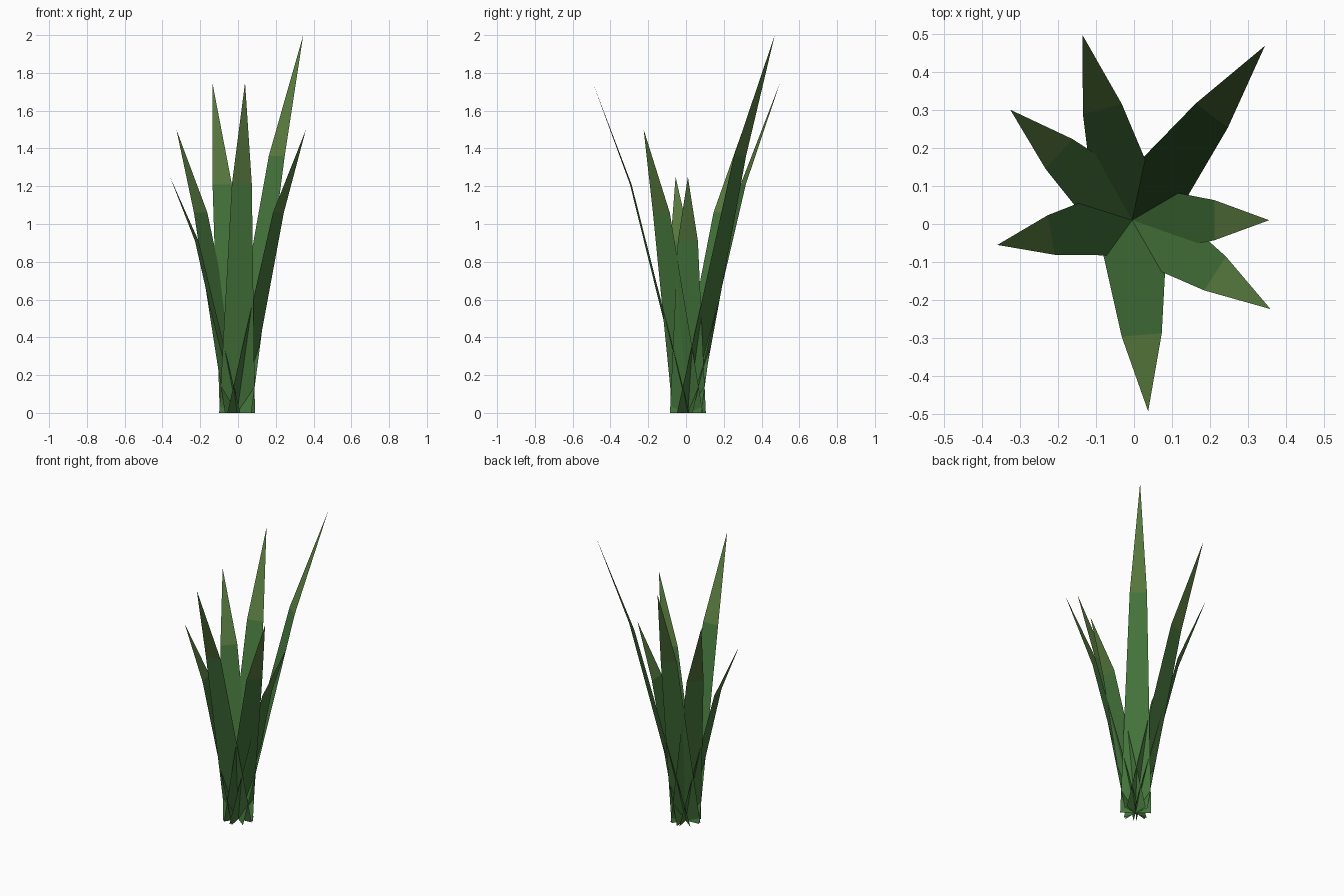
import bpy
from math import cos, sin, radians

if "Cube" in bpy.data.objects:
    bpy.data.objects.remove(bpy.data.objects["Cube"])


def material(name, color):
    m = bpy.data.materials.new(name)
    m.diffuse_color = (*color, 1)
    m.use_nodes = True
    m.node_tree.nodes["Principled BSDF"].inputs["Base Color"].default_value = m.diffuse_color
    return m


leaf = material("leaf_green", (0.06, 0.18, 0.045))
tip = material("tip_green", (0.10, 0.20, 0.05))

CENTRE = (-0.005, 0.01)   # where all blades are rooted
BASE_HALF, MID_HALF = 0.095, 0.053


def blade(name, angle, height):
    """Flat two-segment blade: wide base, bend, pointed tip leaning outward."""
    a = radians(angle)
    reach = 0.289 * height

    def point(r, side, z):
        return (CENTRE[0] + r * cos(a) - side * sin(a),
                CENTRE[1] + r * sin(a) + side * cos(a), z)

    bend_r, bend_z = 0.6 * reach, 0.6 * height + 0.16
    verts = [point(0, BASE_HALF, 0), point(0, -BASE_HALF, 0),
             point(bend_r, -MID_HALF, bend_z), point(bend_r, MID_HALF, bend_z),
             point(reach, 0, height)]
    mesh = bpy.data.meshes.new(name)
    mesh.from_pydata(verts, [], [(0, 1, 2, 3), (3, 2, 4)])
    mesh.materials.append(leaf)
    mesh.materials.append(tip)
    mesh.polygons[1].material_index = 1
    bpy.context.collection.objects.link(bpy.data.objects.new(name, mesh))


# Ring of grass blades: (direction in degrees, height)
blades = [(0, 1.25), (52.7, 2.0), (105, 1.75), (137.8, 1.5),
          (190.4, 1.25), (274.8, 1.75), (327.3, 1.5)]
for i, (angle, height) in enumerate(blades, 1):
    blade(f"grass_blade_{i}", angle, height)
